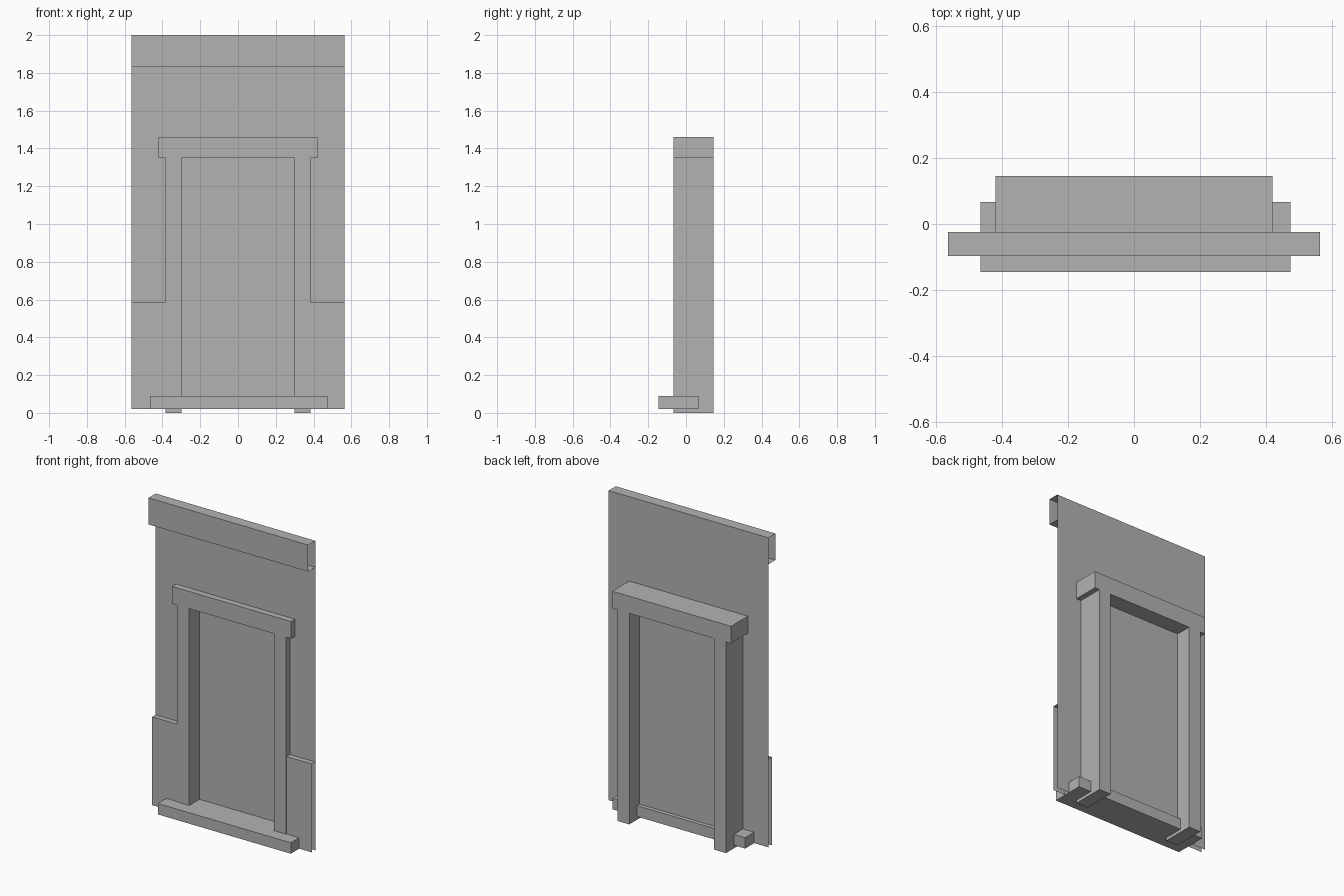
import bpy

cube = bpy.data.objects.get("Cube")
if cube:
    bpy.data.objects.remove(cube, do_unlink=True)

grey = bpy.data.materials.new("plain_grey")
grey.use_nodes = True
grey.diffuse_color = (0.45, 0.45, 0.45, 1)
grey.node_tree.nodes["Principled BSDF"].inputs["Base Color"].default_value = (0.45, 0.45, 0.45, 1)


def make(name, verts, faces):
    mesh = bpy.data.meshes.new(name)
    mesh.from_pydata(verts, [], faces)
    mesh.materials.append(grey)
    obj = bpy.data.objects.new(name, mesh)
    bpy.context.collection.objects.link(obj)
    return obj


def prism(name, outline, y0, y1):
    """Closed solid from a counter-clockwise x/z outline, front y0 to back y1."""
    n = len(outline)
    verts = [(x, y, z) for y in (y0, y1) for x, z in outline]
    faces = [tuple(range(n)), tuple(reversed(range(n, 2 * n)))]
    faces += [(i, i + n, (i + 1) % n + n, (i + 1) % n) for i in range(n)]
    return make(name, verts, faces)


def strip(name, profile, x0, x1):
    """Open-ended sheet from a y/z profile swept along x."""
    verts = [(x, y, z) for y, z in profile for x in (x0, x1)]
    faces = [(2 * i, 2 * i + 1, 2 * i + 3, 2 * i + 2) for i in range(len(profile) - 1)]
    return make(name, verts, faces)


def mirrored(right_side):
    """Complete an outline from its +x half, listed bottom to top."""
    return right_side + [(-x, z) for x, z in reversed(right_side)]


WALL_Y, WALL_X, BASE_Z, TOP_Z = -0.025, 0.565, 0.02, 2.0
OPEN_X, OPEN_Z = 0.30, 1.35
JAMB_X, HEAD_X, HEAD_Z = 0.385, 0.42, 1.46

# Thin wall sheet around the doorway
wall_outline = [(-WALL_X, BASE_Z), (-JAMB_X, BASE_Z), (-JAMB_X, OPEN_Z), (JAMB_X, OPEN_Z),
                (JAMB_X, BASE_Z), (WALL_X, BASE_Z), (WALL_X, TOP_Z), (-WALL_X, TOP_Z)]
make("wall", [(x, WALL_Y, z) for x, z in wall_outline],
     [(0, 1, 2, 7), (2, 3, 6, 7), (3, 4, 5, 6)])

# Cornice band, open at both ends
strip("cornice", [(WALL_Y, 1.83), (-0.097, 1.83), (-0.097, TOP_Z), (WALL_Y, TOP_Z)],
      -WALL_X, WALL_X)

# Low wall panels either side of the frame
for side, x0, x1 in (("right", -WALL_X, -JAMB_X), ("left", JAMB_X, WALL_X)):
    strip(side + "_lower_panel", [(-0.06, BASE_Z), (-0.06, 0.585), (WALL_Y, 0.585)], x0, x1)

# Door frame with a wider head
frame_outline = mirrored([(OPEN_X, OPEN_Z), (OPEN_X, 0), (JAMB_X, 0), (JAMB_X, OPEN_Z),
                          (HEAD_X, OPEN_Z), (HEAD_X, HEAD_Z)])
prism("door_frame", frame_outline, -0.065, 0.145)

# Door leaf set in the middle of the frame
make("door_leaf", [(-OPEN_X, 0.04, 0.05), (OPEN_X, 0.04, 0.05),
                   (OPEN_X, 0.04, OPEN_Z), (-OPEN_X, 0.04, OPEN_Z)], [(0, 1, 2, 3)])

# Threshold step
prism("threshold", [(-0.465, BASE_Z), (0.475, BASE_Z), (0.475, 0.09), (-0.465, 0.09)],
      -0.145, 0.066)
